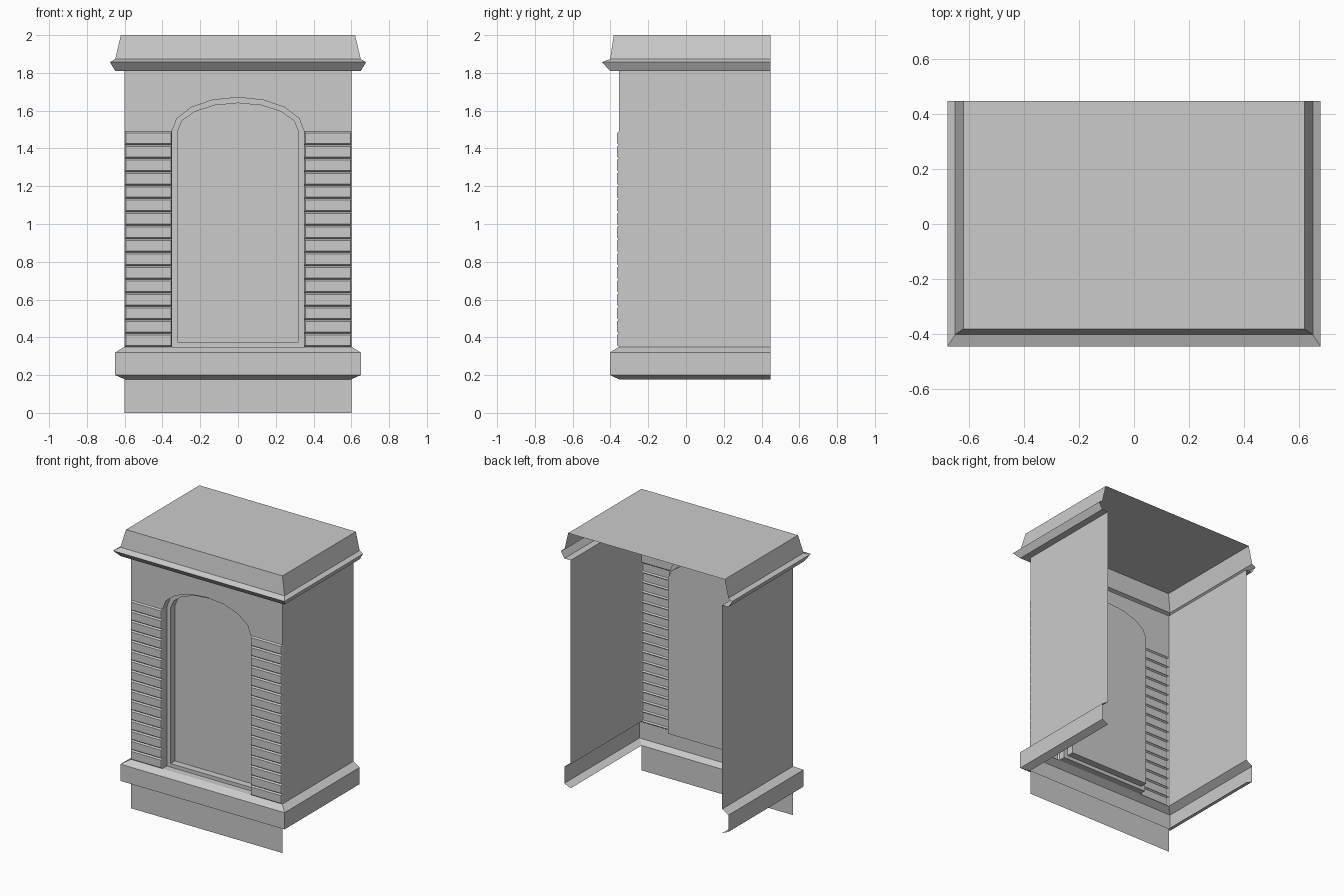
import bpy, bmesh, math

if "Cube" in bpy.data.objects:
    bpy.data.objects.remove(bpy.data.objects["Cube"])

FRONT, BACK, HALF = -0.355, 0.448, 0.60   # wall planes


def strip(bm, a, b, closed=False):
    """Quads between two matching point rows."""
    va = [bm.verts.new(p) for p in a]
    vb = [bm.verts.new(p) for p in b]
    n = len(a)
    for i in range(n if closed else n - 1):
        j = (i + 1) % n
        bm.faces.new((va[i], va[j], vb[j], vb[i]))


def finish(name, bm):
    bmesh.ops.remove_doubles(bm, verts=bm.verts, dist=1e-5)
    me = bpy.data.meshes.new(name)
    bm.to_mesh(me)
    bm.free()
    bpy.context.collection.objects.link(bpy.data.objects.new(name, me))


def u_path(x, y, z):
    """Left side, front and right side; the back is open."""
    return [(-x, BACK, z), (-x, y, z), (x, y, z), (x, BACK, z)]


def sweep(name, profile, cap=False):
    bm = bmesh.new()
    rows = [u_path(*p) for p in profile]
    for a, b in zip(rows, rows[1:]):
        strip(bm, a, b)
    if cap:
        bm.faces.new([bm.verts.new(p) for p in rows[-1]])
    finish(name, bm)


def arch(w, spring, rise, segs=8):
    """Right to left arch points in (x, z)."""
    return [(w * math.cos(math.pi * i / segs),
             spring + rise * math.sin(math.pi * i / segs)) for i in range(segs + 1)]


def opening(w, bottom, spring, rise, y):
    pts = [(-w, bottom), (w, bottom)] + arch(w, spring, rise)
    return [(x, y, z) for x, z in pts]


def rect(x0, x1, z0, z1, y):
    return [(x0, y, z0), (x1, y, z0), (x1, y, z1), (x0, y, z1)]


# base moulding and crowning cap
sweep("base_moulding", [(HALF, FRONT, 0.178), (0.65, -0.402, 0.20),
                        (0.65, -0.402, 0.32), (HALF, FRONT, 0.35)])
sweep("cornice_cap", [(HALF, FRONT, 1.81), (0.65, -0.402, 1.81), (0.678, -0.445, 1.857),
                      (0.65, -0.402, 1.873), (0.62, -0.382, 2.0)], cap=True)

# front plinth sheet
bm = bmesh.new()
bm.faces.new([bm.verts.new(p) for p in rect(-HALF, HALF, 0, 0.178, FRONT)])
finish("plinth", bm)

# side walls
bm = bmesh.new()
lo, hi = u_path(HALF, FRONT, 0.35), u_path(HALF, FRONT, 1.81)
strip(bm, lo[:2], hi[:2])
strip(bm, lo[2:], hi[2:])
finish("side_walls", bm)

# front wall above the bricks, cut by the arch
SPRING, W = 1.49, 0.35
bm = bmesh.new()
top = arch(W, SPRING, 0.18)[::-1]
strip(bm, [(x, FRONT, z) for x, z in top], [(x, FRONT, 1.81) for x, z in top])
for x0, x1 in ((-HALF, -W), (W, HALF)):
    bm.faces.new([bm.verts.new(p) for p in rect(x0, x1, SPRING, 1.81, FRONT)])
finish("upper_wall", bm)

# stepped arched recess with back panel
bm = bmesh.new()
outer = [opening(W, 0.35, SPRING, 0.18, y) for y in (FRONT, FRONT + 0.05)]
inner = [opening(0.32, 0.375, SPRING, 0.15, y) for y in (FRONT + 0.05, FRONT + 0.10)]
loops = outer + inner
for a, b in zip(loops, loops[1:]):
    strip(bm, a, b, closed=True)
bm.faces.new([bm.verts.new(p) for p in inner[1]])
finish("arched_recess", bm)

# bevelled brick courses on both sides
ROWS = 16
STEP = (SPRING - 0.35) / ROWS
for name, x0, x1 in (("bricks_left", -HALF, -W), ("bricks_right", W, HALF)):
    bm = bmesh.new()
    for i in range(ROWS):
        z0, z1 = 0.35 + i * STEP, 0.35 + (i + 1) * STEP
        face = rect(x0 + 0.007, x1 - 0.005, z0 + 0.008, z1 - 0.008, FRONT - 0.01)
        strip(bm, rect(x0, x1, z0, z1, FRONT), face, closed=True)
        bm.faces.new([bm.verts.new(p) for p in face])
    finish(name, bm)
